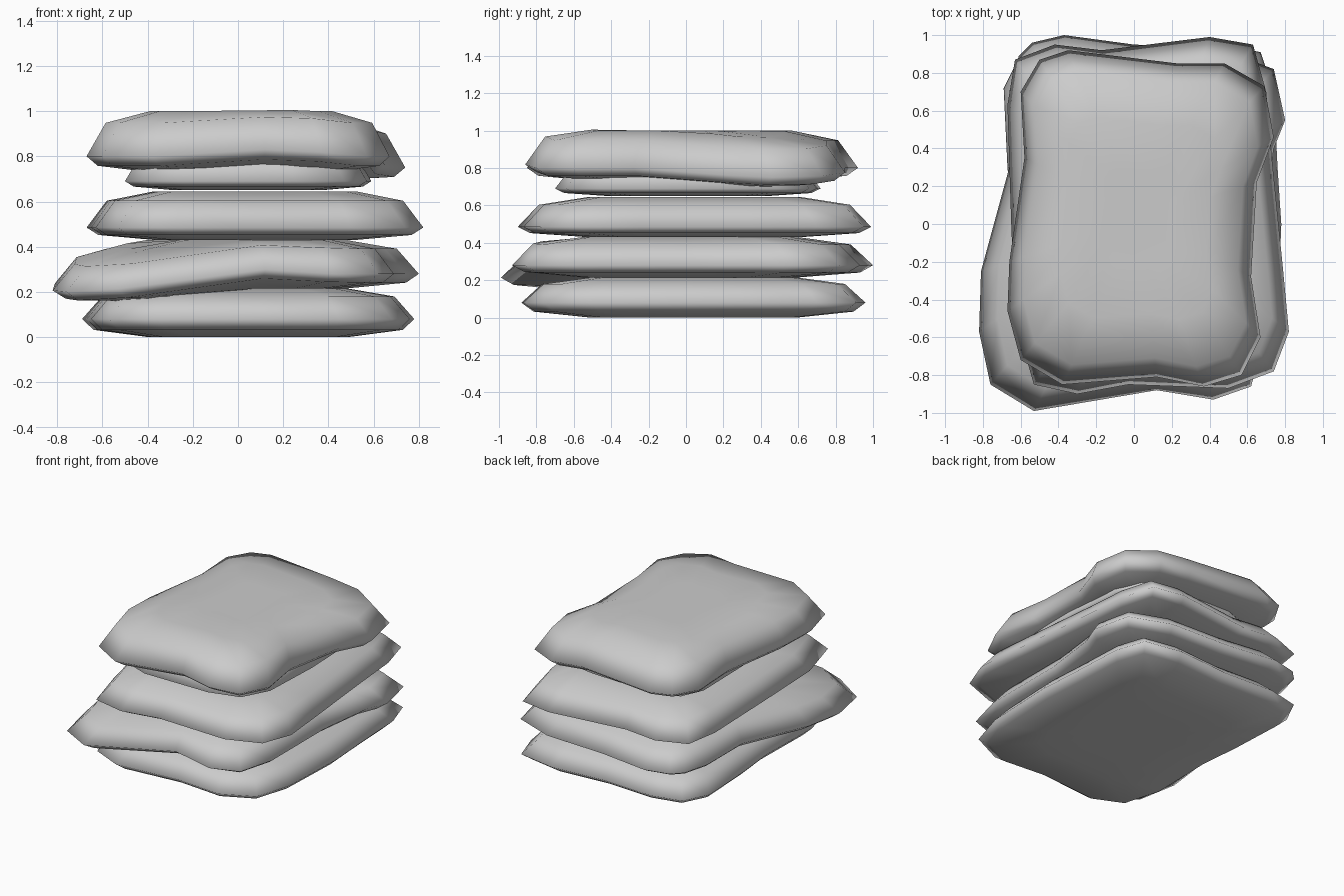
import bpy
import bmesh
from mathutils import Vector

cube = bpy.data.objects.get("Cube")
if cube:
    bpy.data.objects.remove(cube, do_unlink=True)

# One plain cloth colour
cloth = bpy.data.materials.new("grey_cloth")
cloth.use_nodes = True
cloth.diffuse_color = (0.6, 0.6, 0.6, 1)
cloth.node_tree.nodes["Principled BSDF"].inputs["Base Color"].default_value = cloth.diffuse_color


def make_sack(name, outline, bottom, seam, top, sags=()):
    """Loft a pillow-shaped sack from a seam outline given in hundredths.

    Each sag is (x, y, amount, radius) and lowers or lifts the cloth nearby.
    """
    seam_points = [Vector((x, y)) / 100 for x, y in outline]
    low = Vector((min(p.x for p in seam_points), min(p.y for p in seam_points)))
    high = Vector((max(p.x for p in seam_points), max(p.y for p in seam_points)))
    middle = (low + high) / 2
    shoulder = top - (top - seam) * 0.26
    belly = bottom + (seam - bottom) * 0.4
    profile = [(0.3, bottom), (0.6, bottom), (0.93, belly), (1, seam),
               (0.88, shoulder), (0.6, top), (0.3, top)]

    def drape(point, height):
        for x, y, amount, radius in sags:
            reach = (point - Vector((x, y))).length / radius
            height += amount * max(0, 1 - reach * reach)
        return height

    bm = bmesh.new()
    rings = []
    for scale, height in profile:
        ring = []
        for p in seam_points:
            q = middle + (p - middle) * scale
            ring.append(bm.verts.new((q.x, q.y, drape(q, height))))
        rings.append(ring)
    count = len(seam_points)
    for lower, upper in zip(rings, rings[1:]):
        for i in range(count):
            j = (i + 1) % count
            bm.faces.new((lower[i], lower[j], upper[j], upper[i]))
    bm.faces.new(rings[0])
    bm.faces.new(rings[-1])
    bmesh.ops.recalc_face_normals(bm, faces=bm.faces)
    for face in bm.faces:
        face.smooth = True
    mesh = bpy.data.meshes.new(name)
    bm.to_mesh(mesh)
    bm.free()
    mesh.materials.append(cloth)
    sack = bpy.data.objects.new(name, mesh)
    bpy.context.collection.objects.link(sack)
    return sack


# Bottom sack, lying flat
make_sack("bottom_sack", [
    (-69, 72), (-60, 90), (-38, 95), (0, 93), (40, 96), (67, 91), (74, 70), (76, 30),
    (78, 0), (76, -50), (68, -76), (45, -87), (10, -84), (-35, -88), (-57, -78),
    (-65, -50), (-64, 0), (-67, 30)], 0, 0.08, 0.215)

# Second sack, its front right corner hanging down
make_sack("second_sack", [
    (-66, 70), (-61, 89), (-54, 96), (-37, 100), (0, 95), (45, 93), (74, 82), (80, 55),
    (74, 40), (69, 0), (69, -60), (62, -86), (42, -93), (12, -88), (-53, -99),
    (-76, -85), (-82, -57), (-81, -25), (-66, 30)], 0.215, 0.28, 0.43,
    [(-0.8, -0.8, -0.08, 0.8), (0.12, -0.9, 0.02, 0.3)])

# Third sack, lying flat
make_sack("third_sack", [
    (-67, 63), (-63, 87), (-42, 95), (-17, 92), (40, 99), (63, 95), (70, 70), (73, 35),
    (79, -25), (82, -57), (74, -78), (50, -87), (-3, -85), (-30, -90), (-53, -85),
    (-63, -50), (-65, 0)], 0.43, 0.485, 0.645)

# Small sack squeezed under the top one
make_sack("small_sack", [
    (-49, 50), (-42, 66), (-25, 72), (25, 70), (48, 66), (57, 48), (59, 0),
    (57, -45), (47, -64), (25, -70), (-25, -70), (-41, -64), (-50, -45), (-48, 0)],
    0.65, 0.69, 0.84)

# Top sack, thicker, with a sagging left side
make_sack("top_sack", [
    (-60, 70), (-50, 87), (-35, 92), (23, 85), (48, 85), (69, 73), (74, 46), (65, 22),
    (62, -28), (67, -60), (57, -80), (37, -86), (12, -81), (-38, -85), (-60, -72),
    (-67, -46), (-66, -20), (-58, 35)], 0.73, 0.8, 1,
    [(0.74, 0.5, -0.05, 0.6), (0.12, -0.85, 0.03, 0.4)])
